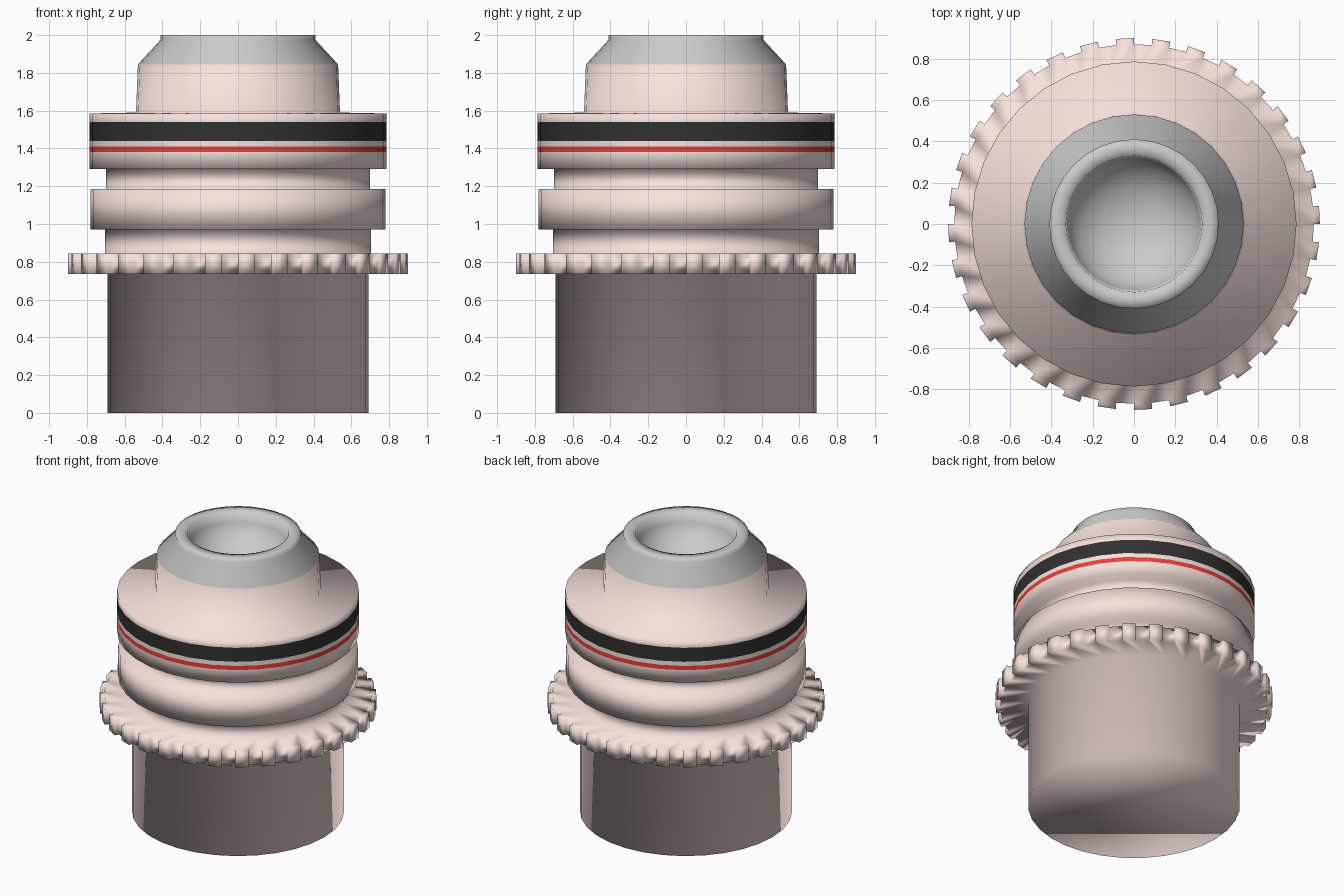
import bpy, bmesh, math

if "Cube" in bpy.data.objects:
    bpy.data.objects.remove(bpy.data.objects["Cube"])

SIDES = 32
PALE, BLACK, RED, GREY = range(4)


def material(name, rgb):
    m = bpy.data.materials.new(name)
    m.diffuse_color = (*rgb, 1)
    m.use_nodes = True
    m.node_tree.nodes["Principled BSDF"].inputs["Base Color"].default_value = m.diffuse_color
    return m


mats = [material("pale_pink", (0.93, 0.76, 0.715)),
        material("black_band", (0.03, 0.03, 0.03)),
        material("red_band", (0.80, 0.05, 0.04)),
        material("grey_tip", (0.52, 0.52, 0.52))]

bm = bmesh.new()


def vert(r, a, z):
    return bm.verts.new((r * math.cos(a), r * math.sin(a), z))


def ring(r, z):
    return [vert(r, 2 * math.pi * i / SIDES, z) for i in range(SIDES)]


def bridge(a, b, slot):
    for i in range(SIDES):
        j = (i + 1) % SIDES
        bm.faces.new((a[i], a[j], b[j], b[i])).material_index = slot


def tooth_outline(z):
    """Four points per pitch: raised tooth, then the gap behind it."""
    pts = []
    for i in range(SIDES):
        a = 2 * math.pi * i / SIDES
        h, p = a + math.pi / SIDES, a + 2 * math.pi / SIDES
        pts += [vert(0.90, a, z), vert(0.90, h, z), vert(0.87, h, z), vert(0.87, p, z)]
    return pts


# Lower barrel with closed bottom
bottom, barrel_top = ring(0.69, 0), ring(0.69, 0.735)
bm.faces.new(bottom[::-1])
bridge(bottom, barrel_top, PALE)

# Toothed ring
lower, upper = tooth_outline(0.735), tooth_outline(0.845)
seat = ring(0.705, 0.845)
n = len(lower)
for i in range(n):
    j = (i + 1) % n
    bm.faces.new((lower[i], lower[j], upper[j], upper[i]))
for i in range(SIDES):
    j = (i + 1) % SIDES
    for outline, inner in ((lower, barrel_top), (upper, seat)):
        pitch = [outline[4 * i - 1]] + outline[4 * i:4 * i + 4]
        bm.faces.new([inner[i]] + pitch + [inner[j]])

# Stepped rings, striped collar, neck and tapered tip: (radius, z, colour below)
profile = [(0.705, 0.97, PALE), (0.78, 0.97, PALE), (0.78, 1.185, PALE),
           (0.70, 1.185, PALE), (0.70, 1.29, PALE), (0.787, 1.29, PALE),
           (0.787, 1.38, PALE), (0.787, 1.41, RED), (0.787, 1.44, PALE),
           (0.787, 1.54, BLACK), (0.787, 1.585, PALE), (0.54, 1.59, PALE),
           (0.53, 1.845, PALE), (0.41, 1.975, GREY), (0.41, 2.0, GREY),
           (0.37, 2.0, GREY), (0.33, 2.0, GREY)]
# Dished recess in the tip
profile += [(0.33 * math.cos(math.radians(a)), 1.99 - 0.25 * math.sin(math.radians(a)), GREY)
            for a in (15, 30, 45, 60, 75)]
last = seat
for r, z, slot in profile:
    new = ring(r, z)
    bridge(last, new, slot)
    last = new
centre = bm.verts.new((0, 0, 1.74))
for i in range(SIDES):
    bm.faces.new((last[i], last[(i + 1) % SIDES], centre)).material_index = GREY

# One welded, fully smooth turned body
bmesh.ops.recalc_face_normals(bm, faces=bm.faces)
for f in bm.faces:
    f.smooth = True
mesh = bpy.data.meshes.new("turned_body")
bm.to_mesh(mesh)
bm.free()
for m in mats:
    mesh.materials.append(m)
bpy.context.collection.objects.link(bpy.data.objects.new("turned_body", mesh))
